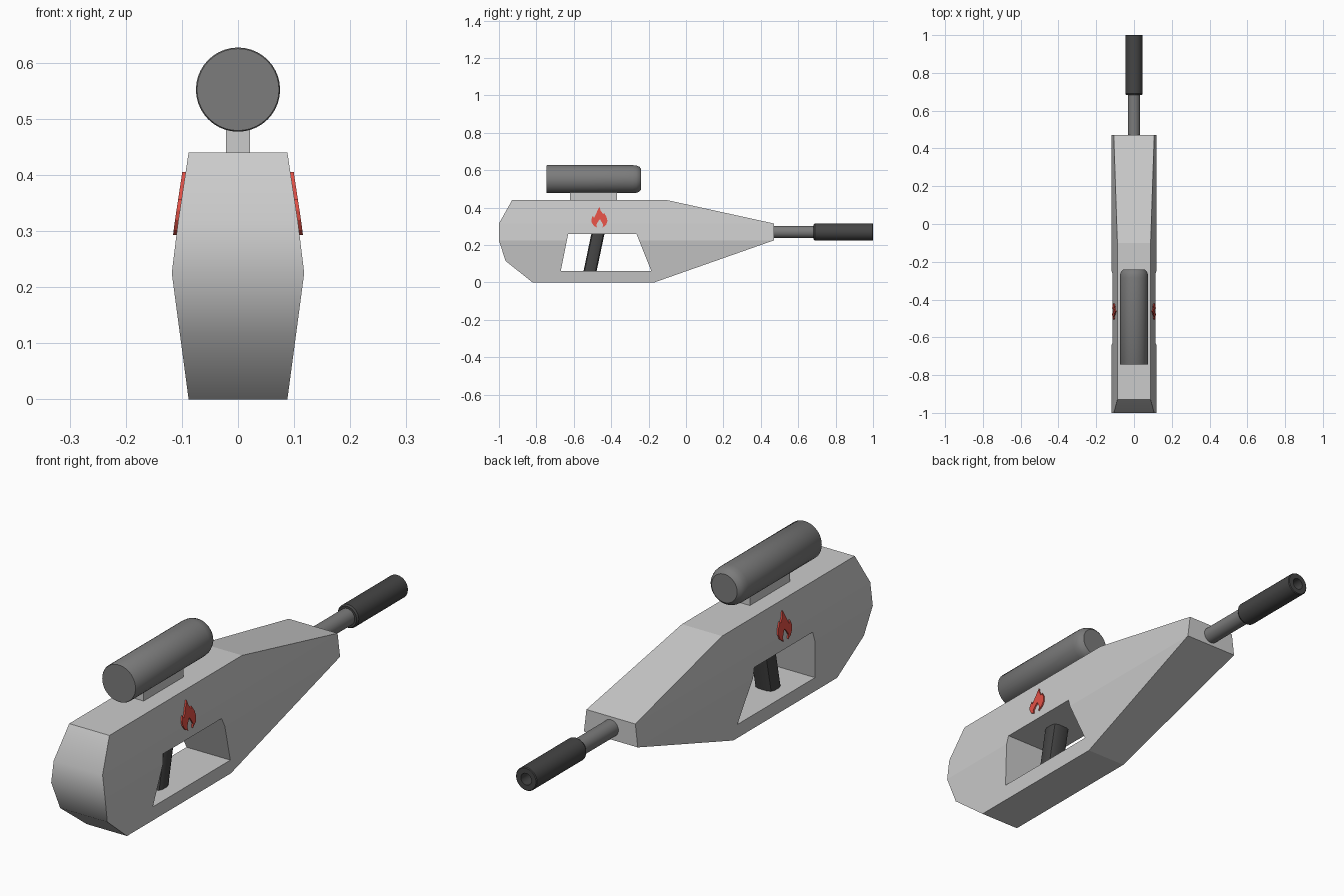
import bpy, bmesh, math
from mathutils import Vector, Matrix

if "Cube" in bpy.data.objects:
    bpy.data.objects.remove(bpy.data.objects["Cube"])


def material(name, rgb):
    m = bpy.data.materials.new(name)
    m.diffuse_color = (*rgb, 1)
    m.use_nodes = True
    m.node_tree.nodes["Principled BSDF"].inputs["Base Color"].default_value = m.diffuse_color
    return m


RED = material("red", (0.75, 0.08, 0.06))
DARK = material("dark_grey", (0.06, 0.06, 0.06))
MID = material("mid_grey", (0.2, 0.2, 0.2))


def finish(name, bm, mat=None, angle=None):
    bmesh.ops.recalc_face_normals(bm, faces=bm.faces)
    me = bpy.data.meshes.new(name)
    bm.to_mesh(me)
    bm.free()
    ob = bpy.data.objects.new(name, me)
    bpy.context.collection.objects.link(ob)
    if mat:
        me.materials.append(mat)
    bpy.ops.object.select_all(action='DESELECT')
    bpy.context.view_layer.objects.active = ob
    ob.select_set(True)
    if angle:
        bpy.ops.object.shade_smooth_by_angle(angle=math.radians(angle))
    return ob


def body_half_width(z):
    if z < 0.225:
        return 0.088 + 0.03 * z / 0.225
    if z < 0.315:
        return 0.118 - 0.011 * (z - 0.225) / 0.09
    return 0.107 - 0.019 * (z - 0.315) / 0.125


def slab(profile, x0, x1):
    """Closed prism from a (y, z) profile; x0 and x1 are functions of z."""
    bm = bmesh.new()
    a = [bm.verts.new((x0(z), y, z)) for y, z in profile]
    b = [bm.verts.new((x1(z), y, z)) for y, z in profile]
    bm.faces.new(a)
    bm.faces.new(b[::-1])
    for i in range(len(a)):
        j = (i + 1) % len(a)
        bm.faces.new((a[i], b[i], b[j], a[j]))
    return bm


def lathe(name, profile, z, mat, segments=40):
    """Turn a (radius, y) profile around the y axis at height z."""
    bm = bmesh.new()
    vs = [bm.verts.new((r, y, z)) for r, y in profile]
    es = [bm.edges.new(p) for p in zip(vs, vs[1:])]
    bmesh.ops.spin(bm, geom=vs + es, cent=(0, 0, z), axis=(0, 1, 0),
                   angle=math.tau, steps=segments)
    bmesh.ops.remove_doubles(bm, verts=bm.verts, dist=1e-5)
    return finish(name, bm, mat, 35)


# Body: side profile, tapered sideways by height
outline = [(-0.93, 0.44), (-0.10, 0.44), (0.47, 0.315), (0.47, 0.225), (-0.17, 0),
           (-0.82, 0), (-0.965, 0.115), (-1, 0.225), (-1, 0.315)]
bm = slab(outline, lambda z: -0.1, lambda z: 0.1)
for z in (0.225, 0.315):
    bmesh.ops.bisect_plane(bm, geom=bm.verts[:] + bm.edges[:] + bm.faces[:], dist=1e-5,
                           plane_co=(0, 0, z), plane_no=(0, 0, 1))
for v in bm.verts:
    v.co.x = math.copysign(body_half_width(v.co.z), v.co.x)
body = finish("body", bm)

# Grip opening cut through the body
opening = [(-0.63, 0.26), (-0.265, 0.26), (-0.185, 0.06), (-0.67, 0.06)]
cutter = finish("opening_cutter", slab(opening, lambda z: -0.3, lambda z: 0.3))
cutter.hide_render = True
mod = body.modifiers.new("opening", 'BOOLEAN')
mod.operation = 'DIFFERENCE'
mod.solver = 'EXACT'
mod.object = cutter
bpy.ops.object.select_all(action='DESELECT')
bpy.context.view_layer.objects.active = body
body.select_set(True)
bpy.ops.object.modifier_apply(modifier=mod.name)
bpy.data.objects.remove(cutter)

# Only the rounded stock end is smooth
bpy.ops.object.shade_smooth_by_angle(angle=math.radians(35))
for p in body.data.polygons:
    p.use_smooth = p.normal.y < -0.5

# Grip: bevelled bar leaning forward between floor and roof of the opening
bm = bmesh.new()
bmesh.ops.create_cube(bm, size=1, matrix=Matrix.Diagonal((0.08, 0.07, 0.24, 1)))
bmesh.ops.bevel(bm, geom=[e for e in bm.edges if abs(e.verts[0].co.z - e.verts[1].co.z) > 0.1],
                offset=0.02, segments=2, profile=0.5, affect='EDGES')
for v in bm.verts:
    v.co += Vector((0, -0.492 + 0.21 * v.co.z, 0.16))
finish("grip", bm, DARK, 35)

# Barrel and bored muzzle
lathe("barrel", [(0, 0.45), (0.033, 0.45), (0.033, 0.70), (0, 0.70)], 0.27, MID, 32)
lathe("muzzle", [(0, 0.683), (0.041, 0.683), (0.046, 0.69), (0.046, 0.997), (0.043, 1.0),
                 (0.023, 1.0), (0.023, 0.88), (0, 0.88)], 0.27, DARK, 32)

# Sight tube and its mount
lathe("sight_tube", [(0, -0.745), (0.073, -0.745), (0.075, -0.742), (0.075, -0.285),
                     (0.073, -0.265), (0.067, -0.25), (0.056, -0.24), (0, -0.24)], 0.552, MID)
bm = bmesh.new()
bmesh.ops.create_cube(bm, size=1, matrix=Matrix.Translation((0, -0.495, 0.465))
                      @ Matrix.Diagonal((0.042, 0.25, 0.07, 1)))
finish("sight_mount", bm)

# Flame ornament on each flank, following the slope of the body
flame = [(-0.475, 0.293), (-0.492, 0.302), (-0.504, 0.32), (-0.506, 0.338), (-0.498, 0.357),
         (-0.492, 0.345), (-0.484, 0.36), (-0.475, 0.38), (-0.463, 0.405), (-0.457, 0.385),
         (-0.443, 0.365), (-0.438, 0.372), (-0.425, 0.35), (-0.42, 0.328), (-0.427, 0.308),
         (-0.447, 0.293), (-0.443, 0.308), (-0.452, 0.325), (-0.46, 0.338), (-0.472, 0.323),
         (-0.48, 0.308)]
for side, label in ((1, "right"), (-1, "left")):
    bm = slab(flame, lambda z: side * (body_half_width(z) - 0.004),
              lambda z: side * (body_half_width(z) + 0.006))
    finish("flame_" + label, bm, RED)
